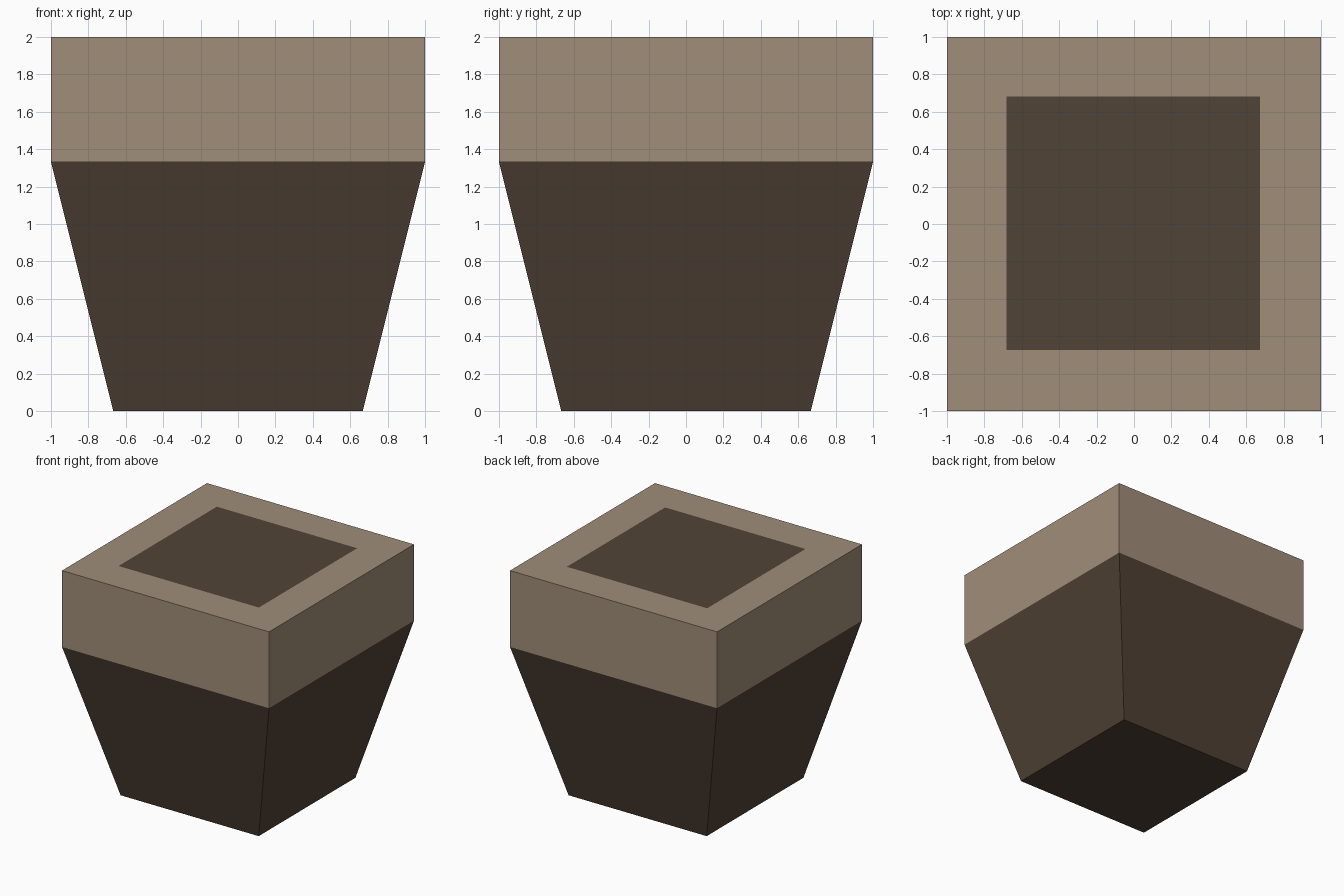
import bpy, bmesh

if "Cube" in bpy.data.objects:
    bpy.data.objects.remove(bpy.data.objects["Cube"])


def lin(c):
    c /= 255
    return c / 12.92 if c <= 0.04045 else ((c + 0.055) / 1.055) ** 2.4


def material(name, r, g, b):
    m = bpy.data.materials.new(name)
    m.diffuse_color = (lin(r), lin(g), lin(b), 1)
    m.use_nodes = True
    m.node_tree.nodes["Principled BSDF"].inputs["Base Color"].default_value = m.diffuse_color
    return m


def square(bm, half, z, shift=0.0):
    return [bm.verts.new((sx * half - shift, sy * half + shift, z))
            for sx, sy in ((-1, -1), (1, -1), (1, 1), (-1, 1))]


def bridge(bm, low, high):
    for i in range(4):
        j = (i + 1) % 4
        bm.faces.new((low[i], low[j], high[j], high[i]))


def finish(bm, name, *mats):
    me = bpy.data.meshes.new(name)
    bm.to_mesh(me)
    bm.free()
    for m in mats:
        me.materials.append(m)
    ob = bpy.data.objects.new(name, me)
    bpy.context.collection.objects.link(ob)


rim_mat = material("light clay", 160, 141, 121)
body_mat = material("dark clay", 79, 65, 53)
soil_mat = material("soil", 81, 68, 55)

# Tapered pot body, closed underneath and meeting the rim at the top
bm = bmesh.new()
base = square(bm, 0.667, 0)
bridge(bm, base, square(bm, 1, 1.333))
bm.faces.new(base[::-1])
finish(bm, "pot_body", body_mat)

# Rim band with a flush border and the soil square set into its top
bm = bmesh.new()
top = square(bm, 1, 2)
soil = square(bm, 0.678, 2, 0.005)
bridge(bm, square(bm, 1, 1.333), top)
bridge(bm, top, soil)
bm.faces.new(soil).material_index = 1
finish(bm, "pot_rim_and_soil", rim_mat, soil_mat)
